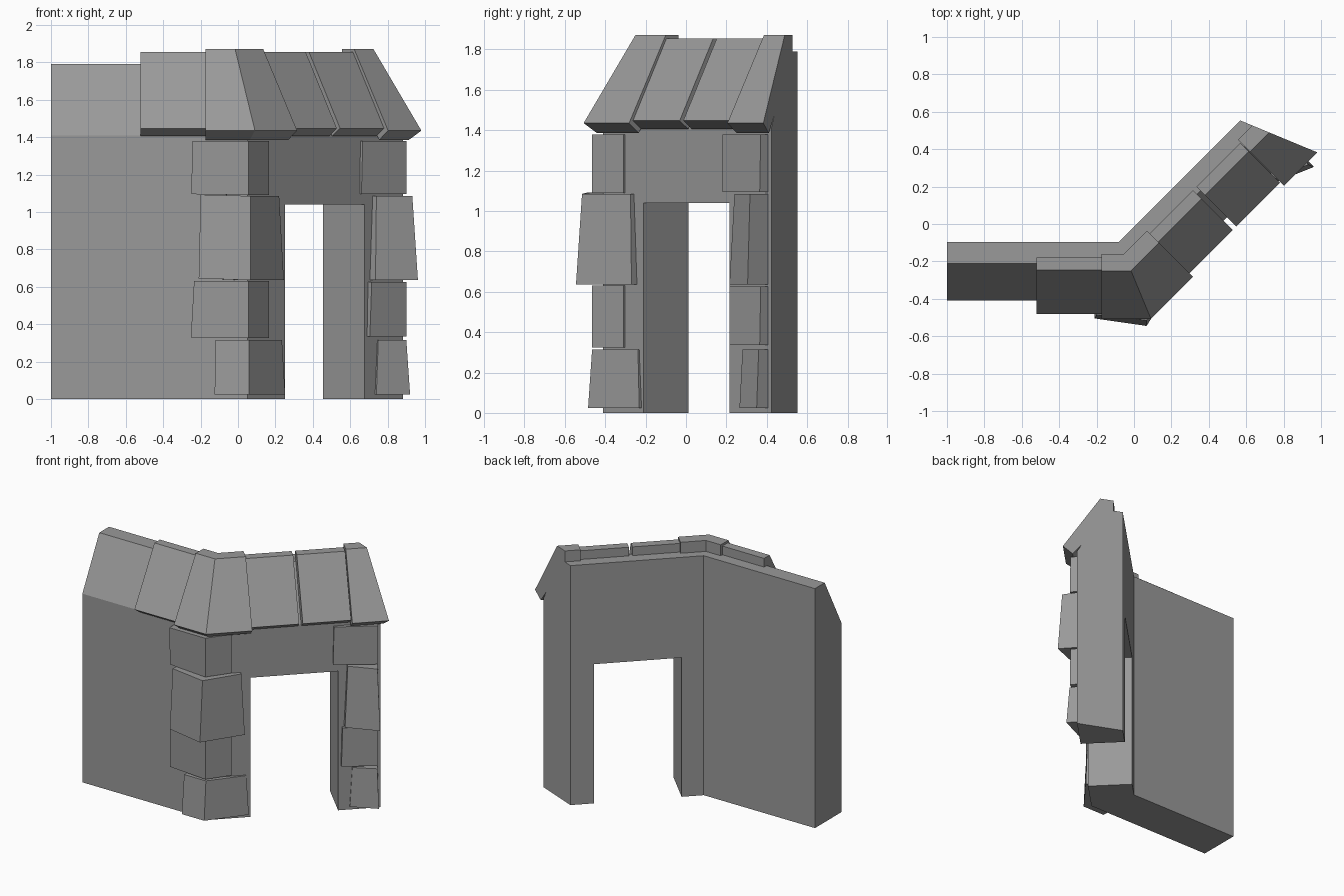
import bpy
import bmesh
from mathutils import Vector

cube = bpy.data.objects.get("Cube")
if cube:
    bpy.data.objects.remove(cube, do_unlink=True)

# One stone colour for everything
stone = bpy.data.materials.new("grey_stone")
stone.use_nodes = True
GREY = (0.32, 0.32, 0.32, 1)
stone.diffuse_color = GREY
stone.node_tree.nodes["Principled BSDF"].inputs["Base Color"].default_value = GREY


def loft(name, rings):
    """Closed, capped, flat-faced solid through rings of equal point count."""
    bm = bmesh.new()
    loops = [[bm.verts.new(p) for p in ring] for ring in rings]
    count = len(loops[0])
    for a, b in zip(loops, loops[1:]):
        for i in range(count):
            j = (i + 1) % count
            bm.faces.new((a[i], a[j], b[j], b[i]))
    bm.faces.new(loops[0])
    bm.faces.new(loops[-1])
    bmesh.ops.recalc_face_normals(bm, faces=bm.faces)
    mesh = bpy.data.meshes.new(name)
    bm.to_mesh(mesh)
    bm.free()
    mesh.materials.append(stone)
    obj = bpy.data.objects.new(name, mesh)
    bpy.context.collection.objects.link(obj)
    return obj


# Stations on the back line of the wall: origin plus the direction of depth
MITRE = 0.414
BACK_Y = -0.095
BEND = Vector((-0.08, BACK_Y))
ALONG = Vector((1, 1)).normalized()
ACROSS = Vector((1, -1)).normalized()


def straight(x):
    return Vector((x, BACK_Y)), Vector((0, -1))


def angled(s):
    return BEND + ALONG * s, ACROSS


CORNER = (BEND, Vector((MITRE, -1)))
END = (BEND + ALONG * 0.917, Vector((1, -MITRE)))


def sweep(name, profile, stations):
    """Sweep a (depth, height) profile through the stations."""
    return loft(name, [[(*(o + n * d), z) for d, z in profile] for o, n in stations])


# Bent wall with a sloping shoulder
wall_profile = [(0, 0), (0.315, 0), (0.315, 1.41), (0.115, 1.79), (0, 1.79)]
wall = sweep("wall", wall_profile, [straight(-1), CORNER, END])

# Doorway cut through the angled part
cutter = sweep("doorway_cutter", [(-0.1, -0.1), (0.5, -0.1), (0.5, 1.04), (-0.1, 1.04)],
               [angled(0.152), angled(0.755)])
cutter.hide_render = True
cut = wall.modifiers.new("doorway", "BOOLEAN")
cut.operation = "DIFFERENCE"
cut.solver = "EXACT"
cut.object = cutter
bpy.context.view_layer.objects.active = wall
bpy.ops.object.modifier_apply(modifier=cut.name)
bpy.data.objects.remove(cutter, do_unlink=True)

# Coping slabs, alternating between a low and a high section
low = [(0.085, 1.78), (0.085, 1.855), (0.15, 1.855), (0.385, 1.447), (0.325, 1.405)]
high = [(0.065, 1.78), (0.065, 1.872), (0.155, 1.872), (0.412, 1.435), (0.345, 1.385)]
sweep("coping_left", low, [straight(-0.52), straight(-0.175)])
sweep("coping_corner", high, [straight(-0.175), CORNER, angled(0.148)])
sweep("coping_middle", low, [angled(0.148), angled(0.475)])
sweep("coping_right", low, [angled(0.5), angled(0.832)])
sweep("coping_end", high, [angled(0.836), END])


# Corner stones: each ring is height, left x, corner (x, y), right (x, y)
def corner_ring(z, left, cx, cy, rx, ry, lean=0.0):
    return [(left, cy + lean, z + lean / 4), (cx, cy, z), (rx, ry, z),
            (rx - 0.08, ry + 0.08, z), (0, -0.3, z), (left, -0.35, z + lean / 4)]


corner_stones = [
    ((0.025, -0.125, 0.06, -0.485, 0.252, -0.232), (0.315, -0.12, 0.06, -0.465, 0.235, -0.238)),
    ((0.325, -0.252, 0.055, -0.465, 0.165, -0.31, 0.02), (0.63, -0.235, 0.055, -0.465, 0.165, -0.31)),
    ((0.635, -0.21, 0.067, -0.545, 0.245, -0.27, 0.04), (1.085, -0.2, 0.067, -0.515, 0.22, -0.275, 0.03)),
    ((1.09, -0.25, 0.055, -0.465, 0.165, -0.31, 0.02), (1.38, -0.243, 0.055, -0.465, 0.165, -0.31)),
]
for i, (bottom, top) in enumerate(corner_stones, 1):
    loft(f"corner_stone_{i}", [corner_ring(*bottom), corner_ring(*top)])


# End stones: each ring is height, left (x, y), outer corner (x, y)
def end_ring(z, lx, ly, cx, cy):
    return [(lx, ly, z), (cx, cy, z), (0.87, 0.405, z), (0.8, 0.41, z),
            (lx - 0.06, ly + 0.06, z)]


end_stones = [
    ((0.025, 0.74, 0.265, 0.92, 0.35), (0.315, 0.75, 0.28, 0.9, 0.36)),
    ((0.335, 0.705, 0.215, 0.9, 0.365), (0.625, 0.715, 0.215, 0.9, 0.37)),
    ((0.635, 0.735, 0.215, 0.962, 0.305), (1.085, 0.74, 0.24, 0.932, 0.317)),
    ((1.095, 0.66, 0.182, 0.9, 0.365), (1.38, 0.667, 0.182, 0.9, 0.37)),
]
for i, (bottom, top) in enumerate(end_stones, 1):
    loft(f"end_stone_{i}", [end_ring(*bottom), end_ring(*top)])
